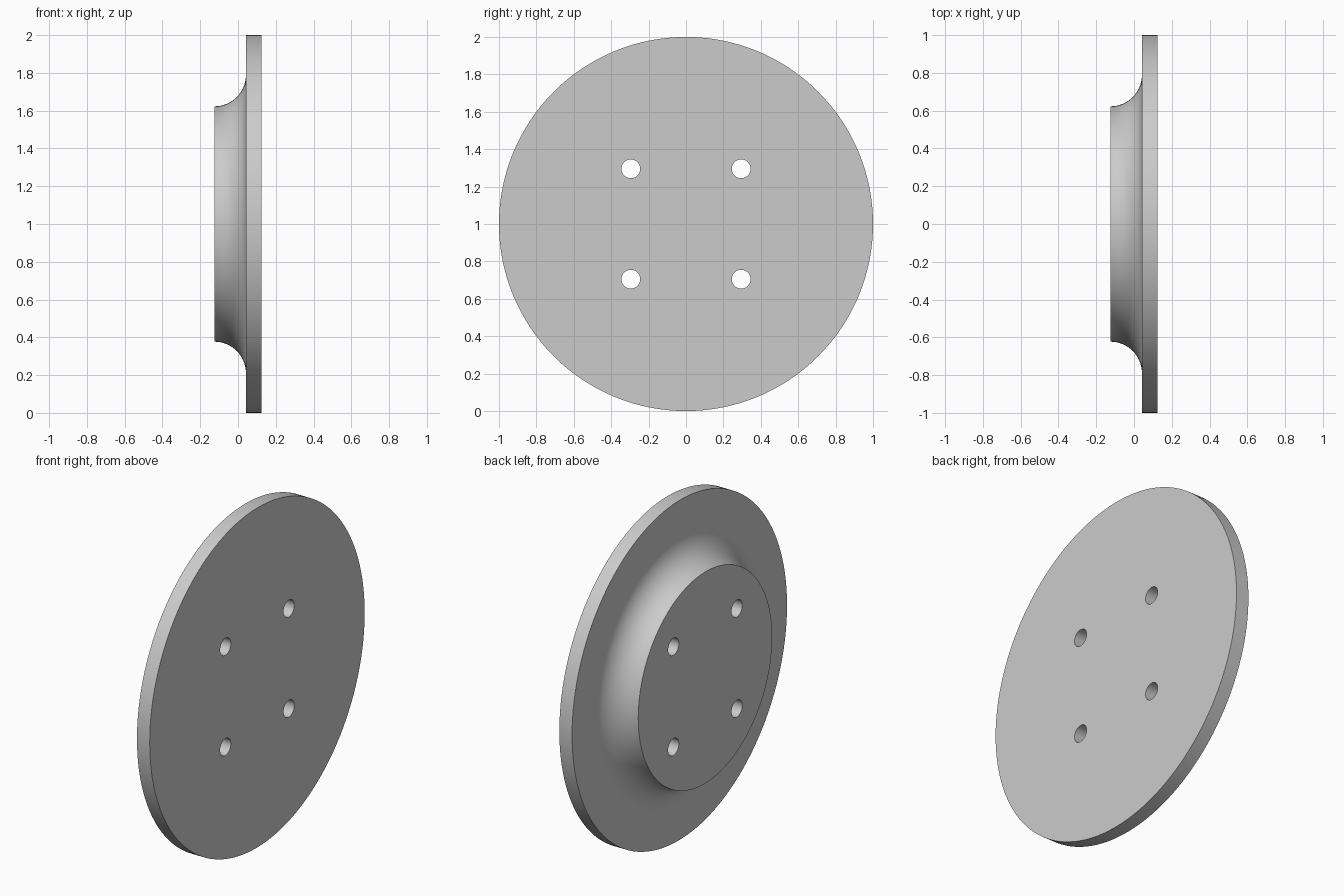
import bpy
import bmesh
from math import cos, sin, pi, radians
from mathutils import Matrix, Vector

cube = bpy.data.objects.get("Cube")
if cube:
    bpy.data.objects.remove(cube, do_unlink=True)

SEGMENTS = 128
BACK, STEP, FACE = -0.125, 0.042, 0.125    # positions along x
RIM, FILLET = 1.0, 0.167
HUB = 0.623
HOLE, OFFSET = 0.05, 0.295

# Plain grey metal
grey = bpy.data.materials.new("plain grey")
grey.use_nodes = True
colour = (0.6, 0.6, 0.6, 1)
grey.diffuse_color = colour
grey.node_tree.nodes["Principled BSDF"].inputs["Base Color"].default_value = colour


def add_object(name, bm):
    mesh = bpy.data.meshes.new(name)
    bmesh.ops.recalc_face_normals(bm, faces=bm.faces)
    bm.to_mesh(mesh)
    bm.free()
    mesh.materials.append(grey)
    obj = bpy.data.objects.new(name, mesh)
    bpy.context.collection.objects.link(obj)
    return obj


# Flanged disc: half profile of (x, radius) with a concave fillet, spun about x
steps = 16
profile = [(BACK + FILLET * sin(a), HUB + FILLET * (1 - cos(a)))
           for a in (i / steps * pi / 2 for i in range(steps + 1))]
profile += [(STEP, RIM), (FACE, RIM)]

bm = bmesh.new()
rings = []
for i in range(SEGMENTS):
    a = 2 * pi * i / SEGMENTS
    rings.append([bm.verts.new((x, r * cos(a), 1 + r * sin(a))) for x, r in profile])
for i, ring in enumerate(rings):
    after = rings[(i + 1) % SEGMENTS]
    for j in range(len(profile) - 1):
        bm.faces.new((ring[j], after[j], after[j + 1], ring[j + 1]))
for end in (0, -1):
    bm.faces.new([ring[end] for ring in rings])
disc = add_object("flanged_disc", bm)

# Four bolt holes
bm = bmesh.new()
for y in (-OFFSET, OFFSET):
    for z in (-OFFSET, OFFSET):
        place = Matrix.Translation(Vector((0, y, 1 + z))) @ Matrix.Rotation(pi / 2, 4, "Y")
        bmesh.ops.create_cone(bm, cap_ends=True, segments=48, radius1=HOLE,
                              radius2=HOLE, depth=0.6, matrix=place)
cutter = add_object("bolt_hole_cutter", bm)
cutter.hide_render = True

cut = disc.modifiers.new("bolt holes", "BOOLEAN")
cut.operation = "DIFFERENCE"
cut.solver = "EXACT"
cut.object = cutter

bpy.ops.object.select_all(action="DESELECT")
disc.select_set(True)
bpy.context.view_layer.objects.active = disc
bpy.ops.object.modifier_apply(modifier=cut.name)
bpy.data.objects.remove(cutter, do_unlink=True)
bpy.ops.object.shade_smooth_by_angle(angle=radians(30))
